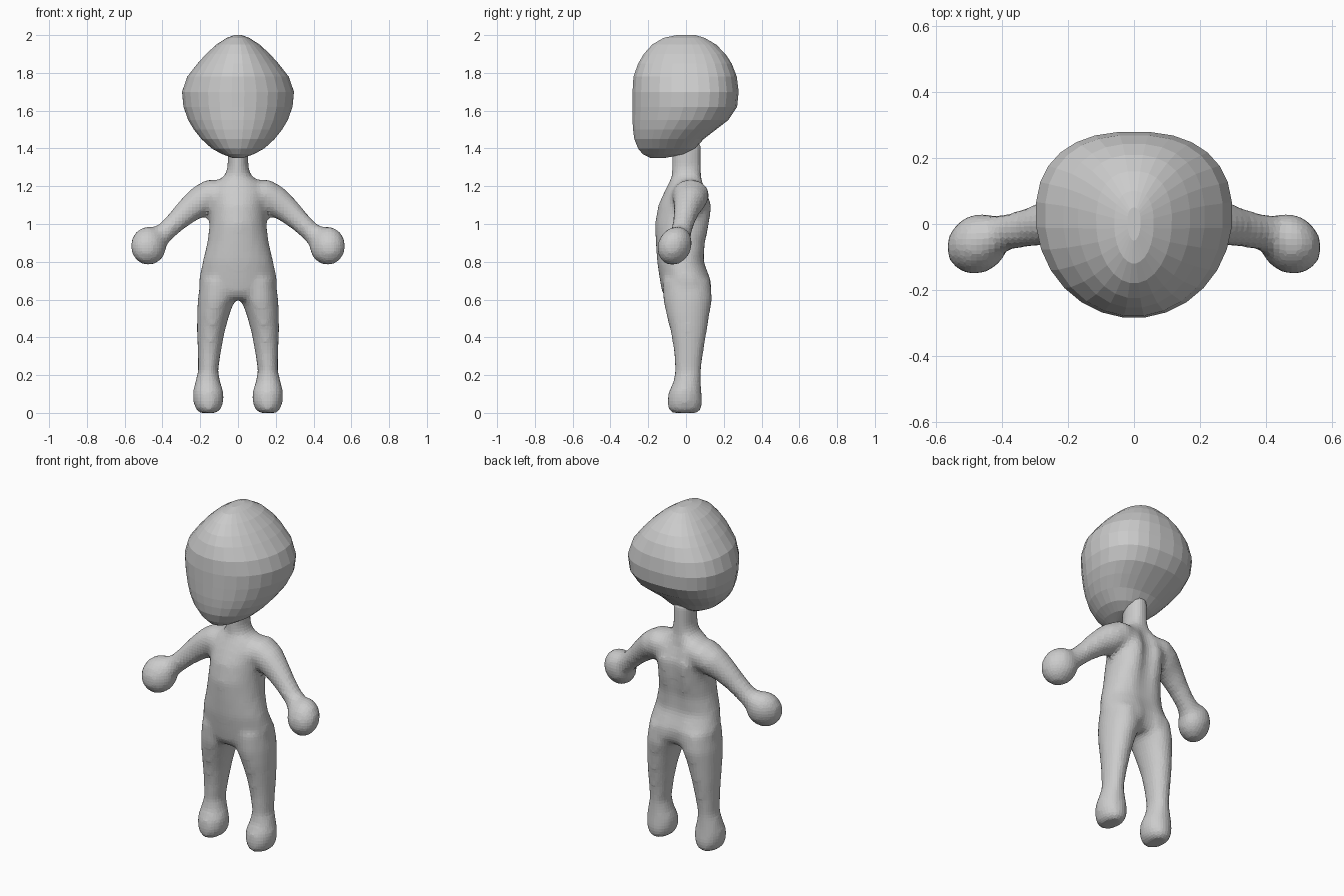
import bpy, bmesh, math
from mathutils import Vector

if "Cube" in bpy.data.objects:
    bpy.data.objects.remove(bpy.data.objects["Cube"])

skin = bpy.data.materials.new("plain_grey")
skin.diffuse_color = (0.6, 0.6, 0.6, 1)
skin.use_nodes = True
skin.node_tree.nodes["Principled BSDF"].inputs["Base Color"].default_value = skin.diffuse_color


def spow(v, p):
    return math.copysign(abs(v) ** p, v)


def loft(bm, rings):
    """Skin a list of point rings and cap both ends."""
    vs = [[bm.verts.new(p) for p in r] for r in rings]
    n = len(vs[0])
    for a, b in zip(vs, vs[1:]):
        for i in range(n):
            j = (i + 1) % n
            bm.faces.new((a[i], a[j], b[j], b[i]))
    bm.faces.new(vs[0][::-1])
    bm.faces.new(vs[-1])


def level(z, x0, x1, yf, yb, n=24, mid=0.5, back=2.0, groove=0.0):
    """Horizontal ring with its own front, back and spine groove."""
    cx, rx, cy = (x0 + x1) / 2, (x1 - x0) / 2, yf + mid * (yb - yf)
    pts = []
    for i in range(n):
        t = 2 * math.pi * (i + 0.5) / n
        e = 2 / back if math.sin(t) > 0 else 1.0
        x = cx + rx * spow(math.cos(t), e)
        s = spow(math.sin(t), e)
        y = cy + s * ((yb - cy) if s > 0 else (cy - yf))
        if s > 0:
            y -= groove * math.exp(-(x / 0.045) ** 2)
        pts.append((x, y, z))
    return pts


def finish(bm, name):
    bmesh.ops.recalc_face_normals(bm, faces=bm.faces)
    me = bpy.data.meshes.new(name)
    bm.to_mesh(me)
    bm.free()
    me.materials.append(skin)
    ob = bpy.data.objects.new(name, me)
    bpy.context.collection.objects.link(ob)
    return ob


# Head: z, half width, front y, back y
HEAD = [(1.35, .03, -.19, -.11), (1.37, .085, -.23, 0), (1.4, .14, -.255, .05),
        (1.45, .195, -.275, .095), (1.5, .235, -.282, .16), (1.55, .265, -.285, .225),
        (1.62, .29, -.285, .272), (1.7, .298, -.285, .28), (1.78, .27, -.28, .27),
        (1.85, .215, -.255, .243), (1.9, .17, -.225, .21), (1.95, .115, -.18, .16),
        (1.985, .06, -.12, .10), (2.0, .02, -.05, .05)]
bm = bmesh.new()
loft(bm, [level(z, -w, w, f, b, 28, .55, 2.4) for z, w, f, b in HEAD])
head = finish(bm, "head")

# Torso and neck: z, half width, front y, back y, spine groove
TORSO = [(.6, .17, -.1, .11, .02), (.64, .2, -.127, .145, .035), (.7, .208, -.138, .14, .02),
         (.8, .187, -.153, .1, .01), (.9, .163, -.16, .11, .02), (1.0, .15, -.165, .138, .035),
         (1.1, .148, -.147, .152, .045), (1.17, .15, -.115, .125, .04),
         (1.22, .12, -.09, .1, .02), (1.255, .07, -.075, .085, .005),
         (1.3, .055, -.075, .08, 0), (1.43, .055, -.075, .08, 0)]
bm = bmesh.new()
loft(bm, [level(z, -w, w, f, b, 32, .5, 2.3, g) for z, w, f, b, g in TORSO])

# Legs with feet: z, inner x, outer x, front y, back y
LEG = [(0, .11, .205, -.075, .065), (.02, .09, .225, -.095, .083), (.06, .075, .238, -.1, .088),
       (.11, .075, .24, -.093, .083), (.16, .092, .228, -.07, .08), (.22, .105, .212, -.058, .08),
       (.32, .09, .214, -.064, .092), (.42, .072, .217, -.08, .11), (.52, .045, .217, -.105, .125),
       (.6, .015, .214, -.122, .14), (.7, .02, .2, -.125, .13)]

# Arms: x, y, z, radius across, radius in depth
ARM = [(.07, .02, 1.165, .07, .09), (.14, .025, 1.155, .085, .1), (.2, .02, 1.12, .083, .088),
       (.26, .005, 1.075, .07, .07), (.32, -.01, 1.02, .058, .06), (.375, -.022, .967, .053, .055),
       (.43, -.04, .92, .06, .065)]

for s in (1, -1):
    loft(bm, [level(z, min(s * a, s * b), max(s * a, s * b), f, k, 20) for z, a, b, f, k in LEG])
    rings = []
    for i, (x, y, z, r, ry) in enumerate(ARM):
        p, q = ARM[max(i - 1, 0)], ARM[min(i + 1, len(ARM) - 1)]
        d = Vector((q[0] - p[0], 0, q[2] - p[2])).normalized()
        ring = []
        for k in range(18):
            t = 2 * math.pi * k / 18
            c = r * math.cos(t)
            ring.append((s * (x - d.z * c), y + ry * math.sin(t), z + d.x * c))
        rings.append(ring)
    loft(bm, rings)
    # Mitten hand, leaning forward
    hand = bmesh.ops.create_uvsphere(bm, u_segments=20, v_segments=12, radius=1)["verts"]
    for v in hand:
        x, y, z = v.co
        v.co = (s * (.473 + .095 * x - .012 * y), -.06 + .093 * y, .885 + .102 * z + .015 * y)

# Blend torso, arms and legs into one skin
body = finish(bm, "body")
m = body.modifiers.new("blend", "REMESH")
m.mode = "VOXEL"
m.voxel_size = 0.018
m.use_smooth_shade = False
m = body.modifiers.new("soften", "SMOOTH")
m.factor = 0.5
m.iterations = 6
